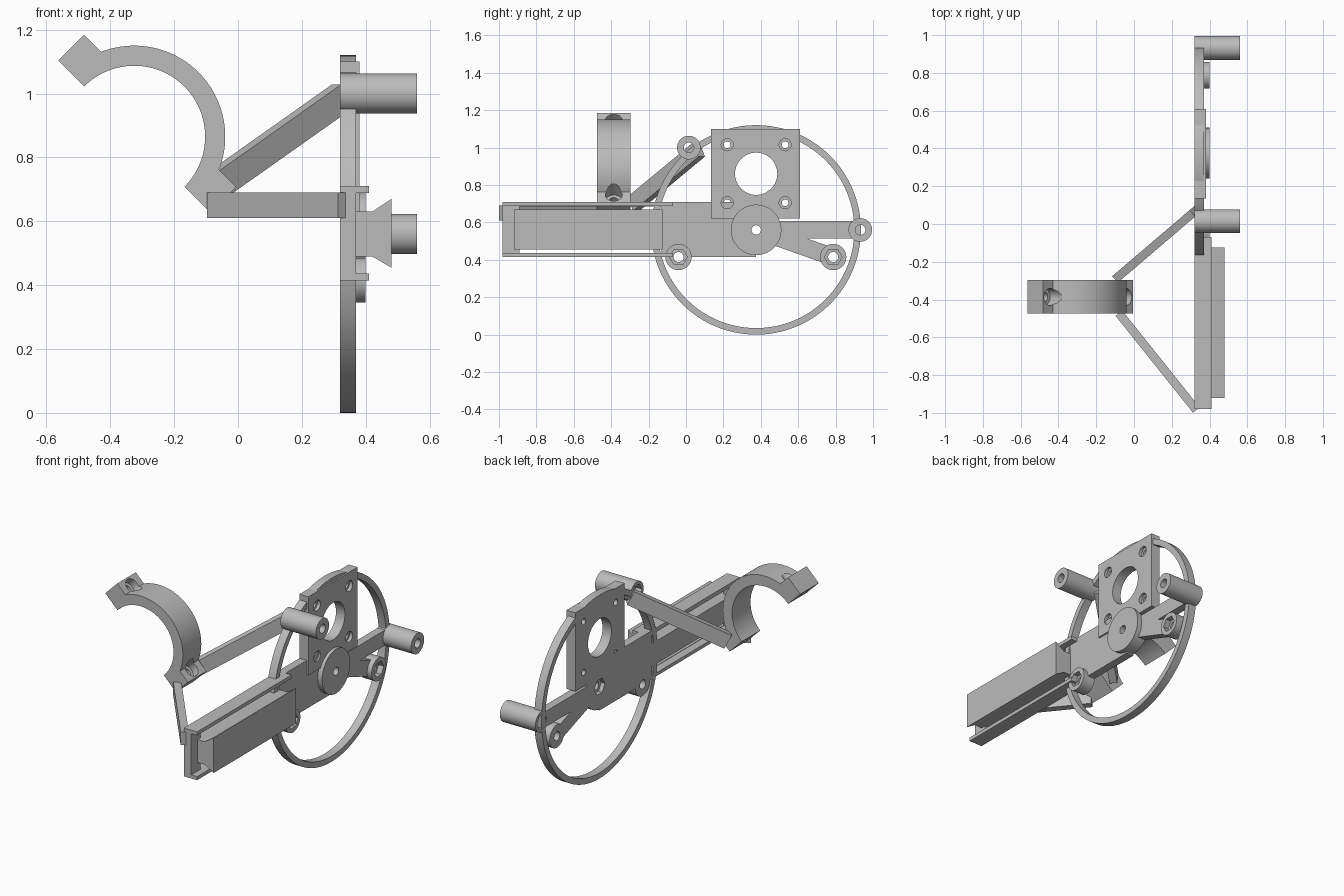
import bpy, bmesh, math
from mathutils import Vector, Matrix

if "Cube" in bpy.data.objects:
    bpy.data.objects.remove(bpy.data.objects["Cube"])

grey = bpy.data.materials.new("light_grey")
grey.use_nodes = True
grey.diffuse_color = (0.5, 0.5, 0.5, 1)
grey.node_tree.nodes["Principled BSDF"].inputs["Base Color"].default_value = (0.5, 0.5, 0.5, 1)

BACK, FACE = 0.32, 0.37          # main plate thickness along x
HUB = (0.375, 0.56)              # wheel centre (y, z)


def prism(name, pts, lo, hi, axis="x"):
    """Extrude a 2D outline along x (outline in y, z) or y (outline in x, z)."""
    place = (lambda p, d: (d, p[0], p[1])) if axis == "x" else (lambda p, d: (p[0], d, p[1]))
    bm = bmesh.new()
    a = [bm.verts.new(place(p, lo)) for p in pts]
    b = [bm.verts.new(place(p, hi)) for p in pts]
    bm.faces.new(a)
    bm.faces.new(b)
    for i in range(len(pts)):
        j = (i + 1) % len(pts)
        bm.faces.new((a[i], a[j], b[j], b[i]))
    bmesh.ops.recalc_face_normals(bm, faces=bm.faces)
    mesh = bpy.data.meshes.new(name)
    bm.to_mesh(mesh)
    bm.free()
    mesh.materials.append(grey)
    ob = bpy.data.objects.new(name, mesh)
    bpy.context.collection.objects.link(ob)
    return ob


def arc(c, r, a0=0, a1=360, n=64):
    full = a1 - a0 == 360
    steps = n if full else n + 1
    angles = [math.radians(a0 + (a1 - a0) * i / n) for i in range(steps)]
    return [(c[0] + r * math.cos(t), c[1] + r * math.sin(t)) for t in angles]


def rect(u0, u1, v0, v1):
    return [(u0, v0), (u1, v0), (u1, v1), (u0, v1)]


def disc(name, c, r, lo, hi, n=64):
    return prism(name, arc(c, r, n=n), lo, hi)


def cut(ob, *cutters):
    bpy.context.view_layer.objects.active = ob
    for c in cutters:
        c.hide_render = True
        mod = ob.modifiers.new("cut", "BOOLEAN")
        mod.operation, mod.solver, mod.object = "DIFFERENCE", "EXACT", c
        bpy.ops.object.modifier_apply(modifier=mod.name)
        bpy.data.objects.remove(c)
    return ob


def beam(name, a, b, width, height):
    """Rectangular bar between two points, kept upright."""
    a, b = Vector(a), Vector(b)
    d = (b - a).normalized()
    side = d.cross(Vector((0, 0, 1))).normalized()
    up = side.cross(d)
    ob = prism(name, rect(-width / 2, width / 2, -height / 2, height / 2), 0, (b - a).length)
    m = Matrix((d, side, up)).transposed().to_4x4()
    m.translation = a
    ob.data.transform(m)
    return ob


# Large thin hoop
cut(disc("hoop", HUB, 0.56, BACK, FACE, 128), disc("c", HUB, 0.525, 0.2, 0.5, 128))

# Main bar with two long slots, and its hub bore
bar = prism("main_bar", rect(-0.98, HUB[0], 0.415, 0.71), BACK, FACE)
cut(bar, *[prism("c", rect(-0.89, -0.13, *z), 0.2, 0.5) for z in ((0.435, 0.49), (0.63, 0.685))],
    disc("c", HUB, 0.025, 0.2, 0.5), disc("c", HUB, 0.05, 0.2, 0.345, 6))

# Rails along the bar edges
for name, z in (("lower_rail", 0.415), ("upper_rail", 0.688)):
    prism(name, rect(FACE, 0.41, z, z + 0.022), -0.98, -0.07, "y")

# Dovetail slide
prism("dovetail_slide", [(FACE, 0.49), (0.42, 0.49), (0.48, 0.455), (0.48, 0.67),
                         (0.42, 0.63), (FACE, 0.63)], -0.92, -0.125, "y")

# Hub disc
cut(disc("hub_disc", HUB, 0.135, BACK, 0.40), disc("c", HUB, 0.025, 0.2, 0.5),
    disc("c", HUB, 0.05, 0.2, 0.345, 6))

# Motor plate with centre opening and four screw holes
cy, cz = HUB[0], 0.86
plate = prism("motor_plate", rect(0.135, 0.61, 0.62, 1.10), BACK, 0.38)
holes = [(cy + sy * 0.155, cz + sz * 0.155) for sy in (-1, 1) for sz in (-1, 1)]
cut(plate, disc("c", (cy, cz), 0.113, 0.2, 0.5), disc("c", HUB, 0.1, 0.2, 0.5),
    *[disc("c", h, 0.018, 0.2, 0.5, 32) for h in holes],
    *[disc("c", h, 0.032, 0.36, 0.5, 32) for h in holes])

# Spokes from the hub, trimmed where the posts and bosses are bored
POSTS = {"rear_post": (0.932, 0.56), "upper_post": (0.015, 1.0)}
BOSSES = {"rear_boss": (0.787, 0.415), "front_boss": (-0.04, 0.415)}
for name, end in (("rear_spoke", POSTS["rear_post"]), ("lower_spoke", BOSSES["rear_boss"])):
    d = Vector(end) - Vector(HUB)
    n = Vector((-d.y, d.x)).normalized() * 0.047
    start = Vector(HUB) + d.normalized() * 0.11
    stop = Vector(end)
    cut(prism(name, [start - n, stop - n, stop + n, start + n], BACK, FACE),
        disc("c", end, 0.05, 0.2, 0.5))

# Long hollow posts with hexagonal recesses at the back
for name, c in POSTS.items():
    cut(disc(name, c, 0.063, BACK, 0.56), disc("c", c, 0.027, 0.2, 0.7),
        disc("c", c, 0.047, 0.2, 0.36, 6))

# Short bosses with hexagonal recesses at the front
for name, c in BOSSES.items():
    cut(disc(name, c, 0.07, BACK, 0.40), disc("c", c, 0.027, 0.2, 0.5),
        disc("c", c, 0.047, 0.365, 0.5, 6))
cut(bar, disc("c", BOSSES["front_boss"], 0.06, 0.2, 0.5))

# Half-ring clamp, opening toward the lower left
C = Vector((-0.325, 0.865))
Y0, Y1 = -0.475, -0.297
U = Vector((-1, 1)).normalized()   # along the split
V = Vector((1, 1)).normalized()    # away from the split
MID = (Y0 + Y1) / 2


def bore(s, r, v0, v1):
    ob = disc("c", (0, 0), r, v0, v1, 48)
    m = Matrix(((V.x, 0, -V.y), (0, 1, 0), (V.y, 0, V.x))).to_4x4()
    p = C + U * s * 0.283
    m.translation = (p.x, MID, p.y)
    ob.data.transform(m)
    return ob


half = arc(C, 0.285, -45, 135, 72) + arc(C, 0.222, -45, 135, 72)[::-1]
clamp = prism("clamp_half_ring", half, Y0, Y1, "y")
cut(clamp, *[bore(s, 0.045, -0.05, 0.26) for s in (-1, 1)])
for s, name in ((1, "upper_clamp_lug"), (-1, "lower_clamp_lug")):
    corners = [C + U * s * u + V * v for u, v in rect(0.222, 0.337, 0, 0.115)]
    cut(prism(name, corners, Y0, Y1, "y"), bore(s, 0.026, -0.1, 0.3),
        bore(s, 0.045, 0.07, 0.3))

# Struts tying the clamp to the frame
beam("upper_strut", (-0.085, -0.28, 0.70), (0.325, 0.07, 0.99), 0.045, 0.088)
beam("lower_strut", (-0.08, -0.472, 0.65), (0.33, -0.985, 0.65), 0.045, 0.08)

# Smooth the round parts, keeping edges sharp
bpy.ops.object.select_all(action="DESELECT")
for ob in bpy.context.collection.objects:
    if ob.type == "MESH" and grey.name in ob.data.materials:
        ob.select_set(True)
        bpy.context.view_layer.objects.active = ob
bpy.ops.object.shade_smooth_by_angle(angle=math.radians(30))
